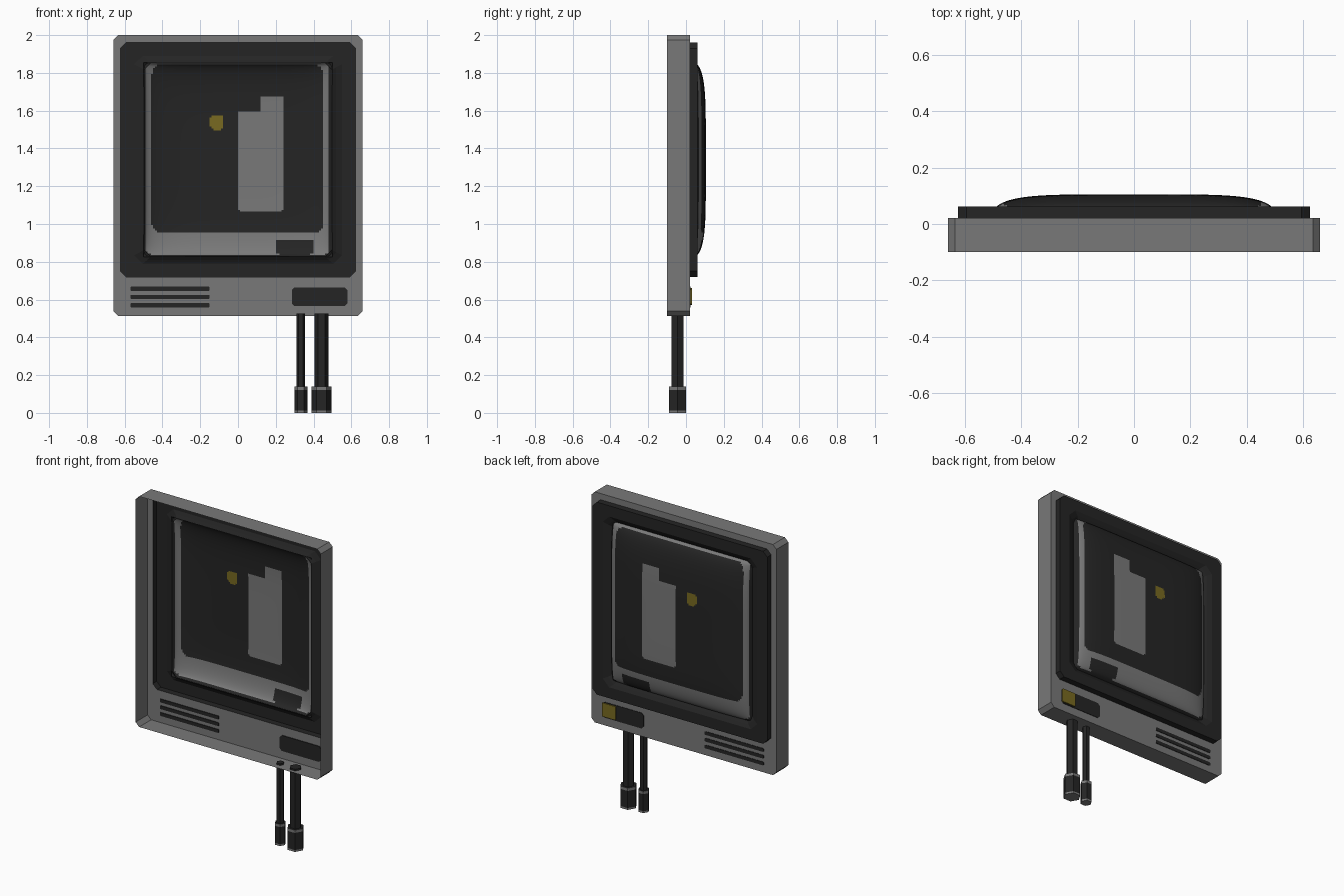
import bpy, bmesh, math

if "Cube" in bpy.data.objects:
    bpy.data.objects.remove(bpy.data.objects["Cube"])


def material(name, rgb):
    m = bpy.data.materials.new(name)
    m.diffuse_color = (*rgb, 1)
    m.use_nodes = True
    m.node_tree.nodes["Principled BSDF"].inputs["Base Color"].default_value = m.diffuse_color
    return m


GREY = material("casing_grey", (0.19, 0.19, 0.19))
DARK = material("dark_plastic", (0.018, 0.018, 0.018))
GOLD = material("mustard_yellow", (0.19, 0.145, 0.015))


def finish(bm, name, *mats):
    me = bpy.data.meshes.new(name)
    bm.to_mesh(me)
    bm.free()
    for m in mats:
        me.materials.append(m)
    ob = bpy.data.objects.new(name, me)
    bpy.context.collection.objects.link(ob)
    return ob


def octagon(cx, cz, hx, hz, c):
    # rectangle with cut corners in the xz plane
    pts = []
    for sx, sz, flip in ((1, 1, 0), (-1, 1, 1), (-1, -1, 0), (1, -1, 1)):
        a = (cx + sx * hx, cz + sz * (hz - c))
        b = (cx + sx * (hx - c), cz + sz * hz)
        pts += [b, a] if flip else [a, b]
    return pts


def bridge(bm, rings):
    n = len(rings[0])
    vr = [[bm.verts.new(p) for p in r] for r in rings]
    for a, b in zip(vr, vr[1:]):
        for i in range(n):
            j = (i + 1) % n
            bm.faces.new((a[i], b[i], b[j], a[j]))
    return vr


def shell(name, mat, specs):
    # open sheet through octagonal loops, facing +y
    bm = bmesh.new()
    bridge(bm, [[(x, y, z) for x, z in octagon(0, cz, hx, hz, c)]
                for cz, hx, hz, c, y in specs])
    bmesh.ops.recalc_face_normals(bm, faces=bm.faces)
    if sum(f.normal.y * f.calc_area() for f in bm.faces) < 0:
        bmesh.ops.reverse_faces(bm, faces=bm.faces)
    return finish(bm, name, mat)


def plate(name, mat, x0, x1, z0, z1, y0, y1, c):
    bm = bmesh.new()
    o = octagon((x0 + x1) / 2, (z0 + z1) / 2, (x1 - x0) / 2, (z1 - z0) / 2, c)
    vr = bridge(bm, [[(x, y, z) for x, z in o] for y in (y0, y1)])
    for r in vr:
        bm.faces.new(r)
    bmesh.ops.recalc_face_normals(bm, faces=bm.faces)
    return finish(bm, name, mat)


# Casing: side walls and front plate, open at the rear
shell("casing", GREY, [
    (1.257, 0.66, 0.743, 0.025, -0.10),
    (1.257, 0.66, 0.743, 0.025, 0.022),
    (1.34, 0.623, 0.62, 0.03, 0.022)])

# Raised bezel stepping down to the screen
shell("bezel", DARK, [
    (1.34, 0.623, 0.62, 0.03, 0.022),
    (1.34, 0.623, 0.62, 0.03, 0.062),
    (1.34, 0.55, 0.55, 0.045, 0.062),
    (1.34, 0.52, 0.53, 0.04, 0.050),
    (1.34, 0.497, 0.512, 0.035, 0.036)])


# Screen: domed grid, coloured by region
def rounded(x, z, x0, x1, z0, z1, r):
    dx = max(x0 + r - x, x - x1 + r, 0)
    dz = max(z0 + r - z, z - z1 + r, 0)
    return math.hypot(dx, dz) <= r


def screen_colour(x, z):
    if rounded(x, z, 0, 0.24, 1.07, 1.6, 0.012) or rounded(x, z, 0.12, 0.24, 1.4, 1.68, 0.015):
        return 0
    if rounded(x, z, -0.145, -0.08, 1.5, 1.575, 0.015):
        return 2
    if rounded(x, z, 0.2, 0.4, 0.84, 0.92, 0.02):
        return 1
    if rounded(x, z, -0.455, 0.45, 0.95, 1.845, 0.05):
        return 1
    if not rounded(x, z, -0.49, 0.485, 0.84, 1.86, 0.03):
        return 1
    return 0


bm = bmesh.new()
NX, NZ = 100, 103
HX, HZ, CZ = 0.5, 0.515, 1.34
grid = []
for k in range(NZ + 1):
    v = 2 * k / NZ - 1
    row = []
    for i in range(NX + 1):
        u = 2 * i / NX - 1
        h = max(0, (1 - abs(u) ** 5) * (1 - abs(v) ** 5)) ** 0.45
        row.append(bm.verts.new((u * HX, 0.035 + 0.07 * h, CZ + v * HZ)))
    grid.append(row)
for k in range(NZ):
    for i in range(NX):
        f = bm.faces.new((grid[k][i], grid[k + 1][i], grid[k + 1][i + 1], grid[k][i + 1]))
        c = f.calc_center_median()
        f.material_index = screen_colour(c.x, c.z)
        f.smooth = True
finish(bm, "screen", GREY, DARK, GOLD)

# Vent slots, control strip and button below the screen
for n, z in enumerate((0.57, 0.614, 0.657)):
    plate(f"vent_slot_{n + 1}", DARK, -0.57, -0.15, z - 0.011, z + 0.011, 0.018, 0.025, 0.004)
plate("control_strip", DARK, 0.285, 0.58, 0.565, 0.665, 0.017, 0.025, 0.015)
plate("button", GOLD, 0.48, 0.578, 0.572, 0.66, 0.023, 0.032, 0.004)


# Cables: six-sided tube and plug hanging below the casing
def cable(name, x, r_tube, r_plug):
    bm = bmesh.new()
    prof = [(r_plug, 0), (r_plug, 0.012), (r_plug, 0.122), (r_plug, 0.14),
            (r_tube, 0.14), (r_tube, 0.525)]
    vr = bridge(bm, [[(x + r * math.cos(a * math.pi / 3),
                       -0.045 + r * math.sin(a * math.pi / 3), z)
                      for a in range(6)] for r, z in prof])
    bm.faces.new(vr[0])
    bm.faces.new(vr[-1])
    bmesh.ops.recalc_face_normals(bm, faces=bm.faces)
    for f in bm.faces:
        z = f.calc_center_median().z
        f.material_index = 0 if z < 0.01 or 0.122 < z < 0.139 else 1
    finish(bm, name, GREY, DARK)


cable("thick_cable", 0.442, 0.036, 0.052)
cable("thin_cable", 0.333, 0.023, 0.034)
